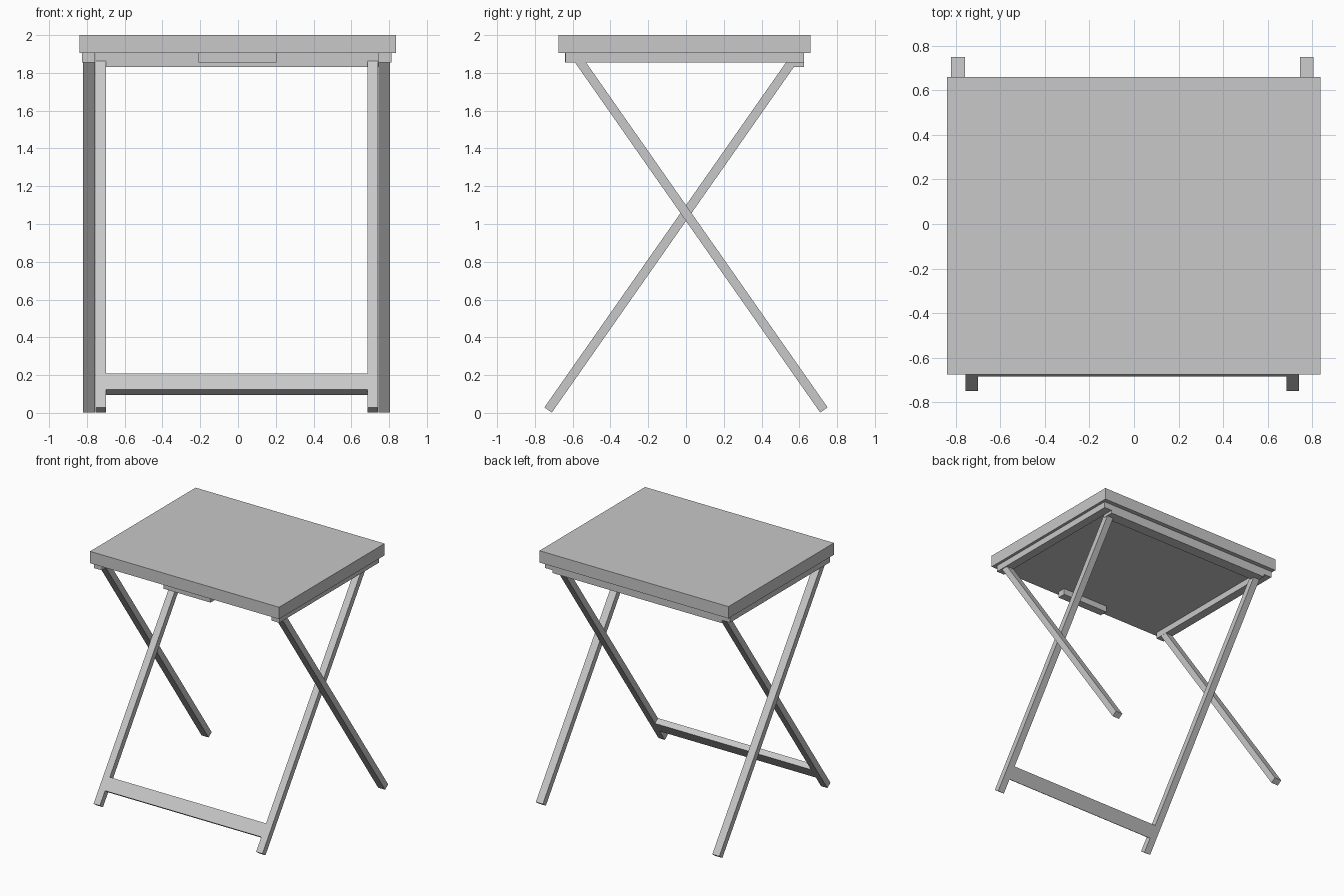
import bpy
from math import atan2
from mathutils import Matrix, Vector

default = bpy.data.objects.get("Cube")
if default:
    bpy.data.objects.remove(default, do_unlink=True)

GREY = (0.58, 0.58, 0.58, 1)
grey = bpy.data.materials.new("light_grey")
grey.use_nodes = True
grey.diffuse_color = GREY
grey.node_tree.nodes["Principled BSDF"].inputs["Base Color"].default_value = GREY

MID = -0.007  # centre line of the folding frame


def box(name, centre, size, tilt=0.0):
    """A box of the given size, tilted about the x axis."""
    bpy.ops.mesh.primitive_cube_add(size=1)
    ob = bpy.context.object
    ob.name = name
    ob.data.transform(Matrix.Rotation(tilt, 4, "X") @ Matrix.Diagonal((*size, 1)))
    ob.location = centre
    ob.data.materials.append(grey)
    return ob


def span(name, x, y, z):
    """A box given by its limits on each axis."""
    limits = (x, y, z)
    return box(name, [(a + b) / 2 for a, b in limits], [b - a for a, b in limits])


# Top board, with the back bar and front grip under it
span("table_top", (-0.838, 0.836), (-0.675, 0.66), (1.905, 2.0))
span("back_bar", (-0.755, 0.745), (0.535, 0.625), (1.832, 1.905))
span("front_grip", (-0.21, 0.205), (-0.64, -0.575), (1.855, 1.905))

# Crossed legs: the outer pair runs front to back, the inner pair back to front
THICK = 0.048
foot = Vector((0, 0.73, 0.0155))
head = Vector((0, -0.576, 1.88))
length = (head - foot).length
lean = atan2(foot.y - head.y, head.z - foot.z)

for side, sign in (("left", 1), ("right", -1)):
    box(f"{side}_rail", (MID + sign * 0.785, -0.007, 1.88), (0.07, 1.264, 0.05))
    middle = (foot + head) / 2
    box(f"{side}_outer_leg", (MID + sign * 0.782, middle.y, middle.z),
        (0.062, THICK, length), lean)
    box(f"{side}_inner_leg", (MID + sign * 0.72, -middle.y, middle.z),
        (0.056, THICK, length), -lean)

# Stretcher between the inner legs, lying in their plane
at = foot.lerp(head, 0.0735)
box("stretcher", (MID, -at.y, at.z), (1.386, THICK, 0.105), -lean)
